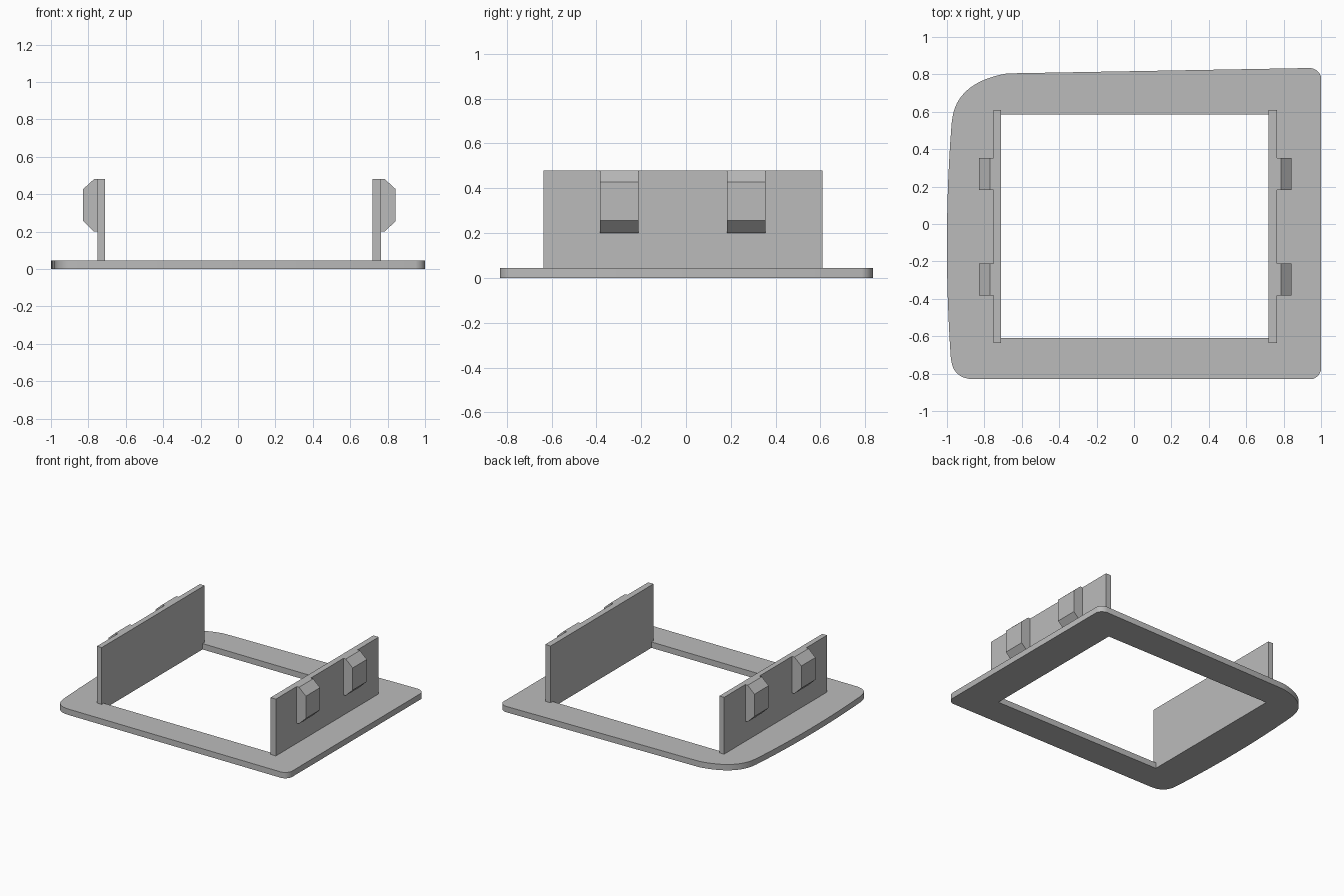
import bpy
import bmesh
from mathutils import Vector

cube = bpy.data.objects.get("Cube")
if cube:
    bpy.data.objects.remove(cube, do_unlink=True)

grey = bpy.data.materials.new("plain grey")
grey.use_nodes = True
COLOUR = (0.5, 0.5, 0.5, 1)
grey.diffuse_color = COLOUR
grey.node_tree.nodes["Principled BSDF"].inputs["Base Color"].default_value = COLOUR

BASE, TOP = 0.045, 0.48


def finish(name, bm, smooth=False):
    bmesh.ops.recalc_face_normals(bm, faces=bm.faces)
    mesh = bpy.data.meshes.new(name)
    bm.to_mesh(mesh)
    bm.free()
    mesh.materials.append(grey)
    obj = bpy.data.objects.new(name, mesh)
    bpy.context.collection.objects.link(obj)
    if smooth:
        bpy.ops.object.select_all(action="DESELECT")
        obj.select_set(True)
        bpy.context.view_layer.objects.active = obj
        bpy.ops.object.shade_smooth_by_angle()
    return obj


def extrude(name, loops, offset, smooth=False):
    """Fill an outline (with optional holes) and extrude it to a solid."""
    bm = bmesh.new()
    for loop in loops:
        verts = [bm.verts.new(p) for p in loop]
        for a, b in zip(verts, verts[1:] + verts[:1]):
            bm.edges.new((a, b))
    bmesh.ops.triangle_fill(bm, edges=bm.edges[:], use_beauty=True)
    bmesh.ops.dissolve_limit(bm, angle_limit=0.01, verts=[], edges=bm.edges[:])
    out = bmesh.ops.extrude_face_region(bm, geom=bm.faces[:], use_keep_orig=True)
    moved = [v for v in out["geom"] if isinstance(v, bmesh.types.BMVert)]
    bmesh.ops.translate(bm, verts=moved, vec=offset)
    return finish(name, bm, smooth)


def curve(a, c, b, n=10):
    """Points on a quadratic curve from a to b, steered by c."""
    a, b, c = Vector(a), Vector(b), Vector(c)
    return [(a * (1 - t) ** 2 + c * 2 * t * (1 - t) + b * t * t).to_3d()
            for t in (i / n for i in range(n + 1))]


# Base frame: uneven rounded outline around a rectangular opening
outline = (
    curve((0.95, -0.83), (0.99, -0.82), (1, -0.78))
    + curve((1, 0.785), (0.99, 0.825), (0.945, 0.834))
    + curve((-0.68, 0.805), (-0.93, 0.76), (-0.968, 0.585), 16)
    + curve((-0.975, 0.54), (-1.023, -0.07), (-0.98, -0.71), 12)
    + curve((-0.977, -0.73), (-0.965, -0.825), (-0.86, -0.83))
)
opening = [(-0.71, -0.61, 0), (0.72, -0.61, 0), (0.72, 0.585, 0), (-0.71, 0.585, 0)]
extrude("base_frame", [outline, opening], (0, 0, BASE), smooth=True)

# Side walls, each with two chamfered snap clips on its outer face
for label, side, inner, outer in (("left", 1, 0.72, 0.765), ("right", -1, 0.71, 0.75)):
    wall = [(side * x, -0.635, z) for x, z in
            ((inner, BASE), (outer, BASE), (outer, TOP), (inner, TOP))]
    extrude(label + "_wall", [wall], (0, 1.245, 0))
    tip = outer + 0.078
    profile = ((outer, 0.2), (outer + 0.02, 0.2), (tip, 0.257),
               (tip, 0.427), (outer + 0.02, TOP), (outer, TOP))
    for place, y in (("front", -0.383), ("back", 0.183)):
        clip = [(side * x, y, z) for x, z in profile]
        extrude(f"{label}_{place}_clip", [clip], (0, 0.171, 0))
